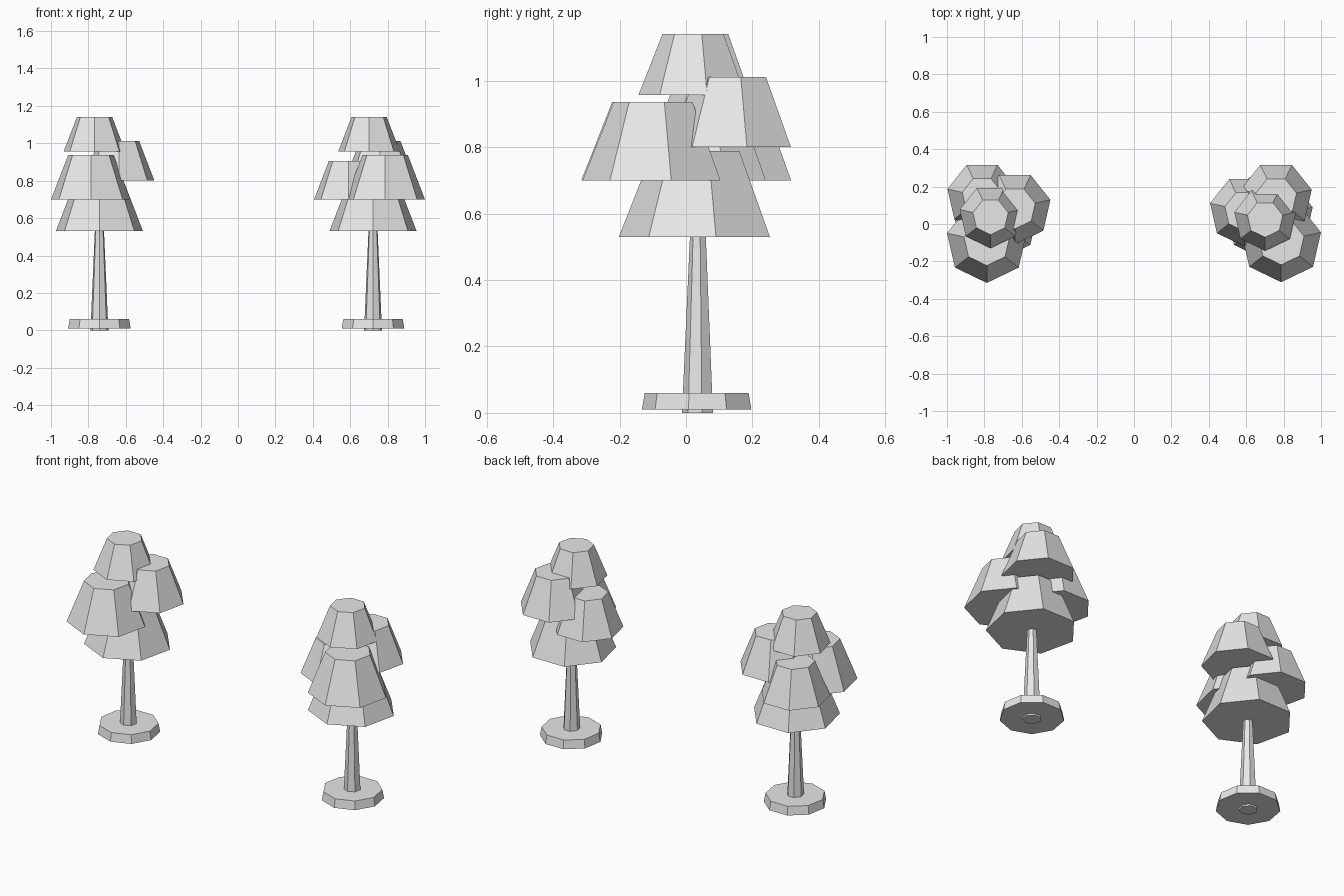
import bpy
import bmesh
from math import sin, cos, tau

cube = bpy.data.objects.get("Cube")
if cube:
    bpy.data.objects.remove(cube, do_unlink=True)

# One plain grey for everything
GREY = (0.8, 0.8, 0.8, 1.0)
grey = bpy.data.materials.new("plain grey")
grey.use_nodes = True
grey.diffuse_color = GREY
grey.node_tree.nodes["Principled BSDF"].inputs["Base Color"].default_value = GREY


def frustum(name, sides, x, y, z_low, z_high, r_low, r_high):
    """Closed tapered prism with one corner pointing to the front."""
    bm = bmesh.new()
    rings = []
    for z, r in ((z_low, r_low), (z_high, r_high)):
        angles = [tau * i / sides for i in range(sides)]
        rings.append([bm.verts.new((r * sin(a), -r * cos(a), z)) for a in angles])
    low, high = rings
    for i in range(sides):
        j = (i + 1) % sides
        bm.faces.new((low[i], low[j], high[j], high[i]))
    bm.faces.new(low[::-1])
    bm.faces.new(high)
    mesh = bpy.data.meshes.new(name)
    bm.to_mesh(mesh)
    bm.free()
    mesh.materials.append(grey)
    obj = bpy.data.objects.new(name, mesh)
    obj.location = (x, y, 0)
    bpy.context.collection.objects.link(obj)
    return obj


def foliage(name, x, y, z, radius):
    """Seven-sided leaf clump, all of the same proportions."""
    frustum(name, 7, x, y, z, z + 1.083 * radius, radius, 0.573 * radius)


def tree(side, x, y, clumps):
    frustum(side + "_ground_disc", 9, x, y, 0.01, 0.06, 0.17, 0.161)
    frustum(side + "_trunk", 7, x, y, 0, 0.6, 0.049, 0.022)
    foliage(side + "_lower_foliage", x, y, 0.53, 0.239)
    for part, (cx, cy, z, radius) in clumps.items():
        foliage(f"{side}_{part}_foliage", cx, cy, z, radius)


tree("right", -0.741, 0.037, {
    "front": (-0.787, -0.097, 0.70, 0.218),
    "back": (-0.812, 0.145, 0.70, 0.19),
    "inner": (-0.637, 0.086, 0.80, 0.195),
    "top": (-0.767, 0.04, 0.957, 0.169),
})
tree("left", 0.722, 0.037, {
    "front": (0.787, -0.093, 0.70, 0.218),
    "back": (0.76, 0.14, 0.80, 0.195),
    "inner": (0.592, 0.069, 0.70, 0.19),
    "top": (0.701, 0.026, 0.957, 0.169),
})
